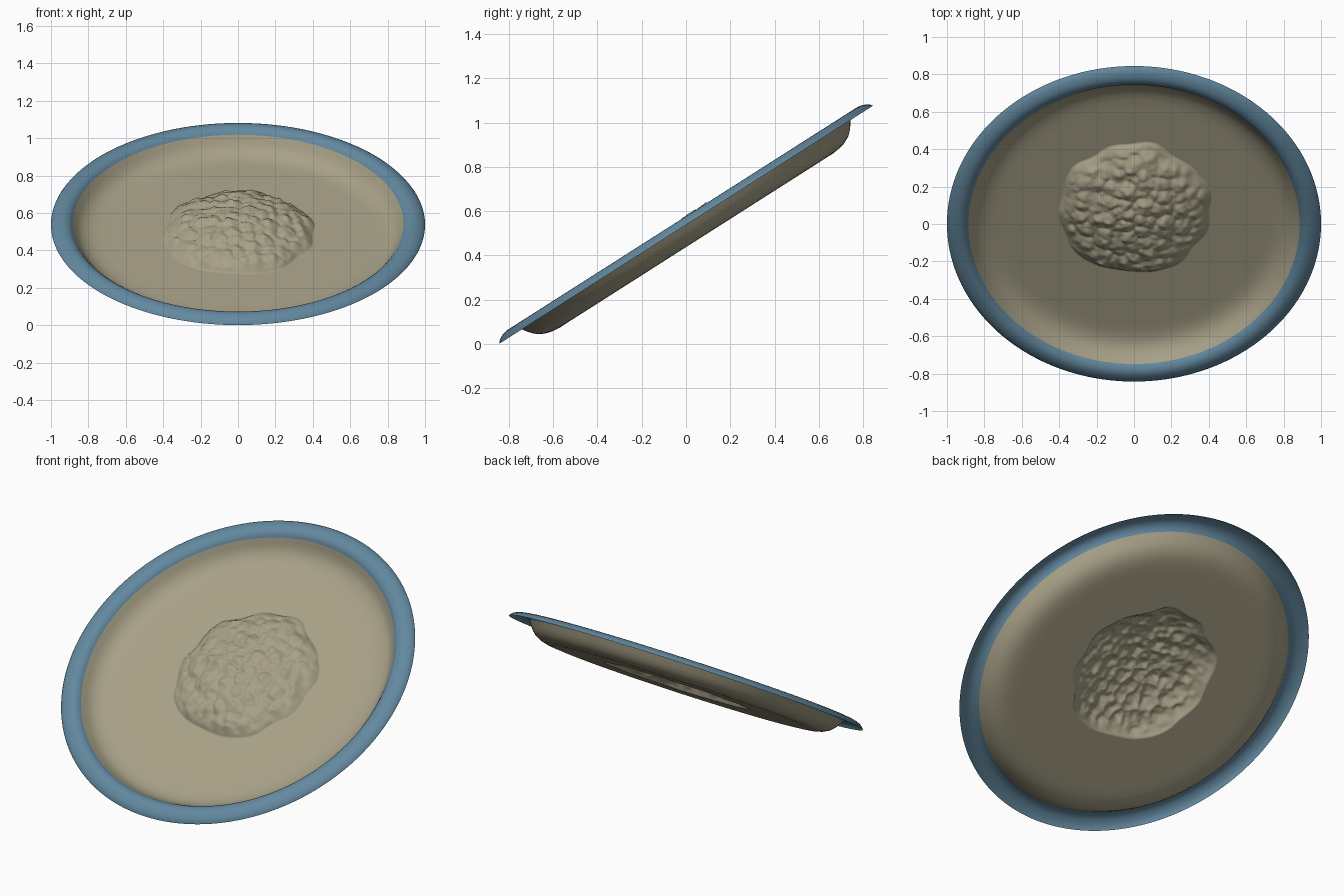
import bpy, bmesh, math
from mathutils import Matrix, Vector, noise

if "Cube" in bpy.data.objects:
    bpy.data.objects.remove(bpy.data.objects["Cube"])

TILT = math.atan2(1.07, 1.68)
SEG = 224
FLOOR = -0.087


def material(name, rgb):
    m = bpy.data.materials.new(name)
    m.diffuse_color = (*rgb, 1)
    m.use_nodes = True
    m.node_tree.nodes["Principled BSDF"].inputs["Base Color"].default_value = m.diffuse_color
    return m


tan = material("warm tan", (0.39, 0.355, 0.245))
blue = material("dusty blue", (0.125, 0.25, 0.35))


def revolve(name, profile, mat, height=None):
    """Spin an open (radius, height) profile into a thin single sheet, then tilt it."""
    bm = bmesh.new()
    rings = []
    for r, z in profile:
        if r == 0:
            pts = [(0, 0)]
        else:
            pts = [(r * math.cos(2 * math.pi * i / SEG), r * math.sin(2 * math.pi * i / SEG))
                   for i in range(SEG)]
        rings.append([bm.verts.new((x, y, z + (height(x, y) if height else 0))) for x, y in pts])
    for a, b in zip(rings, rings[1:]):
        for i in range(SEG):
            j = (i + 1) % SEG
            if len(a) == 1:
                bm.faces.new((a[0], b[i], b[j]))
            else:
                bm.faces.new((a[i], b[i], b[j], a[j]))
    for f in bm.faces:
        f.smooth = True
    bm.transform(Matrix.Translation((0, 0, 0.54)) @ Matrix.Rotation(TILT, 4, 'X'))
    me = bpy.data.meshes.new(name)
    bm.to_mesh(me)
    bm.free()
    me.materials.append(mat)
    ob = bpy.data.objects.new(name, me)
    bpy.context.collection.objects.link(ob)
    return ob


def mound(x, y):
    """Lumpy heap of grains rising from the floor."""
    y -= 0.045
    r = math.hypot(x, y)
    edge = 0.405 + 0.05 * noise.noise(Vector((x * 5, y * 5, 3.1)))
    t = r / edge
    if t >= 1:
        return 0.0
    dome = 0.105 * (1 - t ** 2) ** 0.75
    d = noise.voronoi(Vector((x * 14, y * 14, 0.4)))[0][0]
    grain = 0.034 * (0.55 - min(d, 1.0))
    fine = 0.008 * noise.noise(Vector((x * 30, y * 30, 7)))
    return max(0.0, dome + (grain + fine + 0.006) * min(1, (1 - t) * 8))


# heap of grains and the middle of the dish
revolve("food_heap", [(0.5 * k / 100, FLOOR) for k in range(101)], tan, mound)

# dish floor and curved wall
revolve("dish_bowl", [(0.5, FLOOR), (0.6, FLOOR), (0.68, FLOOR), (0.73, -0.087), (0.77, -0.083),
                      (0.80, -0.075), (0.83, -0.060), (0.85, -0.042), (0.865, -0.024),
                      (0.876, -0.008), (0.885, 0.004)], tan)

# rolled blue rim
revolve("dish_rim", [(0.885, 0.004), (0.893, 0.014), (0.905, 0.023), (0.92, 0.029), (0.935, 0.031),
                     (0.95, 0.029), (0.965, 0.025), (0.98, 0.018), (0.992, 0.009), (1.0, -0.002)], blue)
